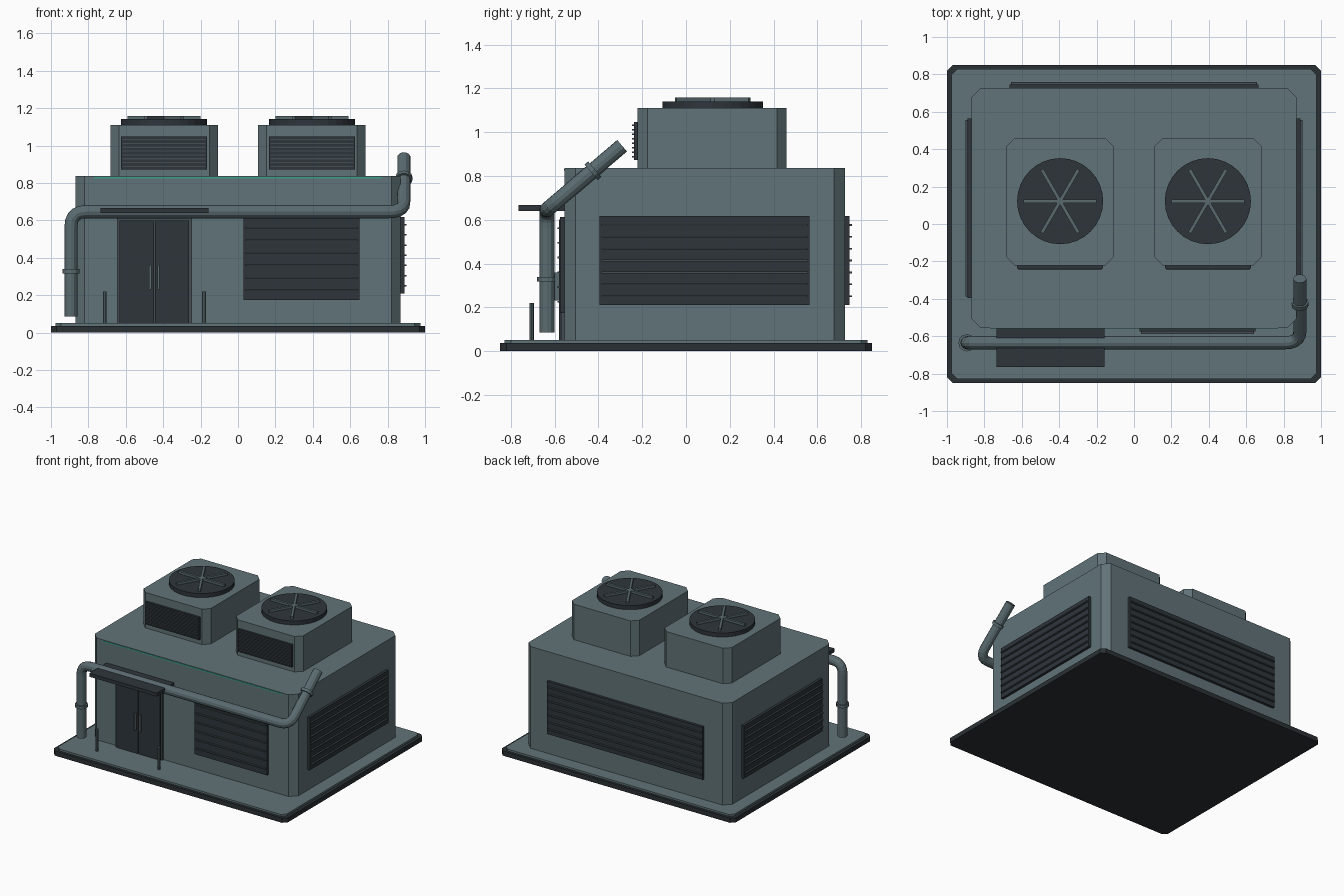
import bpy, bmesh, math
from mathutils import Vector, Matrix

if "Cube" in bpy.data.objects:
    bpy.data.objects.remove(bpy.data.objects["Cube"])


def srgb(h):
    c = [int(h[i:i + 2], 16) / 255 for i in (0, 2, 4)]
    return [x / 12.92 if x <= 0.04045 else ((x + 0.055) / 1.055) ** 2.4 for x in c] + [1]


def material(name, h):
    m = bpy.data.materials.new(name)
    m.diffuse_color = srgb(h)
    m.use_nodes = True
    m.node_tree.nodes["Principled BSDF"].inputs["Base Color"].default_value = m.diffuse_color
    return m


WALL = material("wall grey", "617378")
PIPE = material("pipe grey", "5A6B70")
DARK = material("dark grey", "2E353B")
BLACK = material("base charcoal", "2A3034")
SLAT = material("slat grey", "454F55")
TEAL = material("teal light", "35A58C")


def finish(bm, name, mat):
    me = bpy.data.meshes.new(name)
    bm.to_mesh(me)
    bm.free()
    me.materials.append(mat)
    ob = bpy.data.objects.new(name, me)
    bpy.context.collection.objects.link(ob)
    return ob


def box(name, mat, x0, x1, y0, y1, z0, z1, chamfer=0):
    """Box by its limits, with optional chamfer on the upright edges."""
    bm = bmesh.new()
    bmesh.ops.create_cube(bm, size=1)
    for v in bm.verts:
        v.co = Vector(((x0 + x1) / 2 + v.co.x * (x1 - x0),
                       (y0 + y1) / 2 + v.co.y * (y1 - y0),
                       (z0 + z1) / 2 + v.co.z * (z1 - z0)))
    if chamfer:
        up = [e for e in bm.edges if abs(e.verts[0].co.z - e.verts[1].co.z) > 1e-4]
        bmesh.ops.bevel(bm, geom=up, offset=chamfer, segments=1, affect='EDGES')
    return finish(bm, name, mat)


def cylinder(name, mat, r, h, centre, sides, axis=(0, 0, 1)):
    bm = bmesh.new()
    bmesh.ops.create_cone(bm, cap_ends=True, segments=sides, radius1=r, radius2=r, depth=h)
    rot = Vector((0, 0, 1)).rotation_difference(Vector(axis)).to_matrix().to_4x4()
    bmesh.ops.transform(bm, matrix=Matrix.Translation(centre) @ rot, verts=bm.verts)
    return finish(bm, name, mat)


def louvre(name, width, z0, z1, slats, place, turn, thick=0.02, reach=0.012, slat_h=0.008):
    """Dark panel facing -y with slats, turned about z and moved to its wall."""
    m = Matrix.Translation(place) @ Matrix.Rotation(turn, 4, 'Z')
    parts = [box(name + "_panel", DARK, -width / 2, width / 2, -thick, 0.004, z0, z1)]
    step = (z1 - z0) / (slats + 0.5)
    for i in range(slats):
        z = z0 + step * (i + 0.75)
        s = box(f"{name}_slat_{i + 1}", SLAT, -width / 2 + 0.008, width / 2 - 0.008,
                -thick - reach, -thick + 0.002, z - slat_h / 2, z + slat_h / 2)
        parts.append(s)
    for p in parts:
        p.data.transform(m)


# Base slab with lighter deck
box("base_slab", BLACK, -1, 1, -0.85, 0.85, 0, 0.036, 0.03)
box("base_deck", WALL, -0.975, 0.975, -0.83, 0.83, 0.03, 0.05, 0.03)

# Main housing and roof-edge light
box("housing", WALL, -0.87, 0.87, -0.555, 0.727, 0.045, 0.836, 0.05)
box("roof_edge_light", TEAL, -0.77, 0.77, -0.558, -0.55, 0.824, 0.832)

# Wall louvres
louvre("front_louvre", 0.62, 0.175, 0.612, 6, (0.34, -0.555, 0), 0)
louvre("right_louvre", 0.96, 0.21, 0.617, 7, (0.87, 0.085, 0), math.pi / 2)
louvre("left_louvre", 0.96, 0.21, 0.617, 7, (-0.87, 0.085, 0), -math.pi / 2)
louvre("back_louvre", 1.33, 0.21, 0.617, 7, (0, 0.727, 0), math.pi)

# Roof units with fans
for side, cx in (("left", -0.395), ("right", 0.395)):
    box(side + "_roof_unit", WALL, cx - 0.287, cx + 0.287, -0.222, 0.46, 0.83, 1.11, 0.045)
    louvre(side + "_unit_grille", 0.46, 0.873, 1.047, 8, (cx, -0.222, 0), 0, 0.016, 0.008, 0.006)
    cylinder(side + "_fan_drum", DARK, 0.23, 0.035, (cx, 0.122, 1.1235), 32)
    for i in range(3):
        spoke = box(f"{side}_fan_spoke_{i + 1}", PIPE, -0.195, 0.195, -0.009, 0.009, 1.138, 1.158)
        spoke.data.transform(Matrix.Translation((cx, 0.122, 0)) @ Matrix.Rotation(i * math.pi / 3, 4, 'Z'))

# Double door with frame and handles
dx = -0.447
box("door_frame", SLAT, dx - 0.2, dx + 0.2, -0.57, -0.55, 0.05, 0.612)
for side, s in (("left", -1), ("right", 1)):
    a, b = sorted((dx + s * 0.003, dx + s * 0.186))
    box(side + "_door_leaf", DARK, a, b, -0.58, -0.56, 0.05, 0.6)
    hx = dx + s * 0.022
    box(side + "_door_handle", PIPE, hx - 0.006, hx + 0.006, -0.6, -0.575, 0.23, 0.36)
    # Bollards in front of the door
    cylinder(side + "_bollard", PIPE, 0.01, 0.175, (dx + s * 0.265, -0.705, 0.1325), 8)

# Awning
box("awning", DARK, -0.735, -0.158, -0.765, -0.55, 0.64, 0.667)

# Bent pipe: corners rounded into short arcs
corners = [Vector(p) for p in ((-0.893, -0.635, 0.085), (-0.893, -0.635, 0.646),
                               (0.887, -0.635, 0.646), (0.887, -0.292, 0.938))]
path = [corners[0]]
for a, c, b in zip(corners, corners[1:], corners[2:]):
    p, q = c + (a - c).normalized() * 0.08, c + (b - c).normalized() * 0.08
    for i in range(6):
        t = i / 5
        path.append(p * (1 - t) ** 2 + c * 2 * t * (1 - t) + q * t * t)
path.append(corners[-1])
cu = bpy.data.curves.new("pipe", 'CURVE')
cu.dimensions = '3D'
cu.bevel_depth = 0.035
cu.bevel_resolution = 4
cu.use_fill_caps = True
sp = cu.splines.new('POLY')
sp.points.add(len(path) - 1)
for pt, co in zip(sp.points, path):
    pt.co = (*co, 1)
sp.use_smooth = False
cu.materials.append(PIPE)
pipe = bpy.data.objects.new("pipe", cu)
bpy.context.collection.objects.link(pipe)
bpy.context.view_layer.objects.active = pipe
pipe.select_set(True)
bpy.ops.object.convert(target='MESH')

# Pipe collars
cylinder("lower_pipe_collar", PIPE, 0.046, 0.022, (-0.893, -0.635, 0.328), 12)
cylinder("upper_pipe_collar", PIPE, 0.046, 0.022, corners[2].lerp(corners[3], 0.61), 12,
         (corners[3] - corners[2]).normalized())
